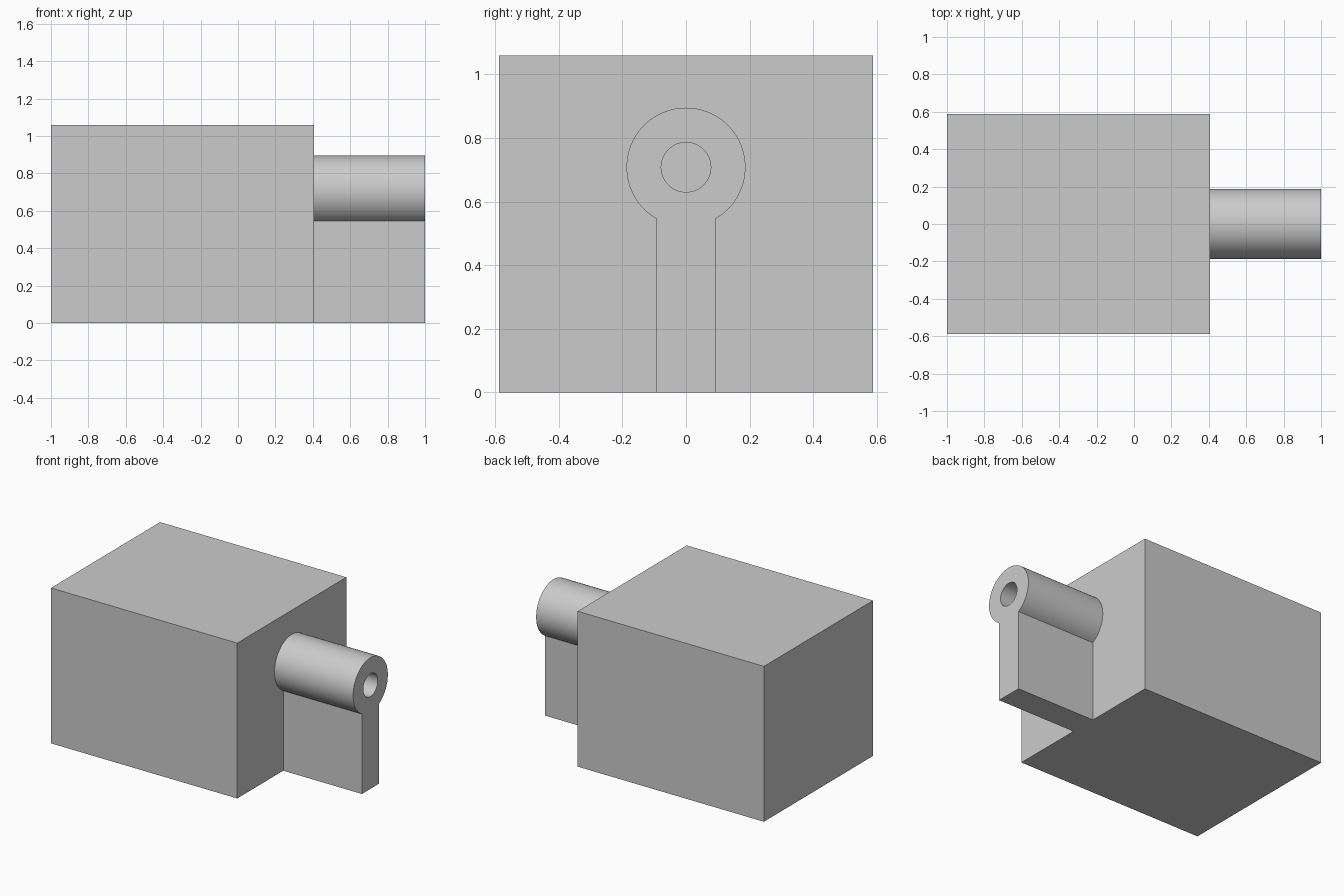
import bpy
import bmesh
import math
from mathutils import Vector

# Main dimensions
LEFT, JOIN, RIGHT = -1.0, 0.406, 1.0
HALF_DEPTH, HEIGHT = 0.588, 1.06
AXIS_Z, TUBE_R, BORE_R, RIB_HALF = 0.708, 0.187, 0.078, 0.092

default_cube = bpy.data.objects.get("Cube")
if default_cube:
    bpy.data.objects.remove(default_cube, do_unlink=True)

# Single plain grey
grey = bpy.data.materials.new("plain_grey")
grey.use_nodes = True
colour = (0.6, 0.6, 0.6, 1)
grey.diffuse_color = colour
grey.node_tree.nodes["Principled BSDF"].inputs["Base Color"].default_value = colour


def finish(bm, name):
    bmesh.ops.recalc_face_normals(bm, faces=bm.faces)
    mesh = bpy.data.meshes.new(name)
    bm.to_mesh(mesh)
    bm.free()
    mesh.materials.append(grey)
    obj = bpy.data.objects.new(name, mesh)
    bpy.context.collection.objects.link(obj)
    return obj


def arc(radius, start, end, steps):
    """Points round the tube axis, as (y, z)."""
    angles = [start + (end - start) * i / steps for i in range(steps + 1)]
    return [(radius * math.cos(a), AXIS_Z + radius * math.sin(a)) for a in angles]


def loop_edges(bm, points):
    verts = [bm.verts.new((RIGHT, y, z)) for y, z in points]
    return [bm.edges.new((v, verts[i - 1])) for i, v in enumerate(verts)]


# Main block
bm = bmesh.new()
bmesh.ops.create_cube(bm, size=1)
bmesh.ops.scale(bm, vec=(JOIN - LEFT, 2 * HALF_DEPTH, HEIGHT), verts=bm.verts)
bmesh.ops.translate(bm, vec=((JOIN + LEFT) / 2, 0, HEIGHT / 2), verts=bm.verts)
finish(bm, "main_block")

# Bored tube on its supporting rib: one keyhole profile swept back to the block
bm = bmesh.new()
neck = math.acos(RIB_HALF / TUBE_R)
outline = arc(TUBE_R, -neck, math.pi + neck, 80) + [(-RIB_HALF, 0), (RIB_HALF, 0)]
bore = arc(BORE_R, 0, math.tau, 64)[:-1]
rim = loop_edges(bm, outline) + loop_edges(bm, bore)
walls = bmesh.ops.extrude_edge_only(bm, edges=rim)["geom"]
swept = [g for g in walls if isinstance(g, bmesh.types.BMVert)]
bmesh.ops.translate(bm, vec=Vector((JOIN - RIGHT, 0, 0)), verts=swept)
bmesh.ops.triangle_fill(bm, edges=rim, use_beauty=True, normal=(1, 0, 0))
tube = finish(bm, "tube_and_rib")

# Smooth the round walls, keep the edges crisp
bpy.ops.object.select_all(action='DESELECT')
tube.select_set(True)
bpy.context.view_layer.objects.active = tube
bpy.ops.object.shade_smooth_by_angle(angle=math.radians(30))
